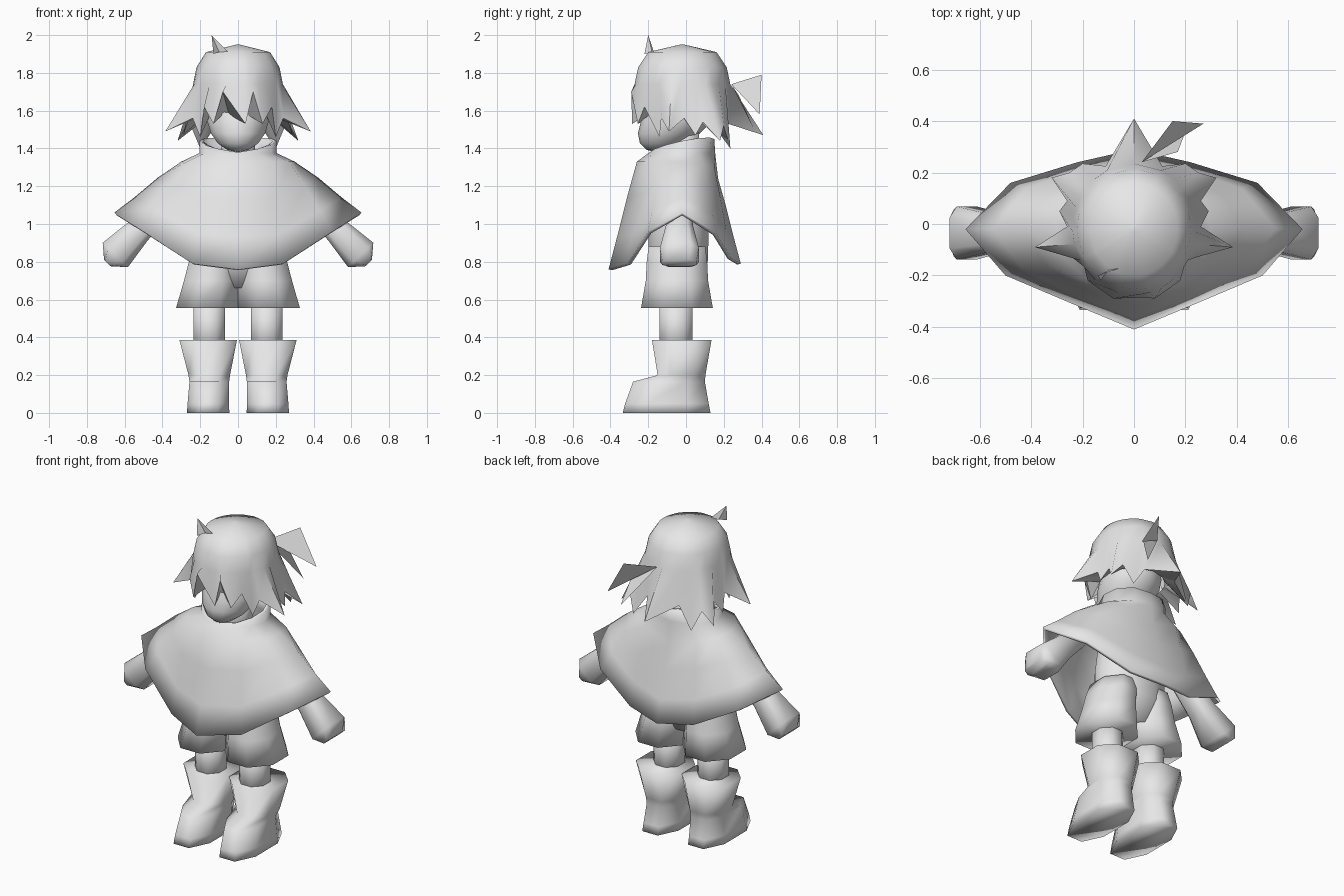
import bpy
import bmesh
from math import sin, cos, pi, atan2, radians, copysign
from mathutils import Vector, Matrix

if "Cube" in bpy.data.objects:
    bpy.data.objects.remove(bpy.data.objects["Cube"])

grey = bpy.data.materials.new("plain_grey")
grey.use_nodes = True
COLOUR = (0.8, 0.8, 0.8, 1)
grey.diffuse_color = COLOUR
grey.node_tree.nodes["Principled BSDF"].inputs["Base Color"].default_value = COLOUR


def finish(bm, name, angle=120, recalc=True):
    """Turn a bmesh into a smooth shaded object."""
    if recalc:
        bmesh.ops.recalc_face_normals(bm, faces=bm.faces)
    mesh = bpy.data.meshes.new(name)
    bm.to_mesh(mesh)
    bm.free()
    mesh.materials.append(grey)
    obj = bpy.data.objects.new(name, mesh)
    bpy.context.collection.objects.link(obj)
    bpy.ops.object.select_all(action="DESELECT")
    obj.select_set(True)
    bpy.context.view_layer.objects.active = obj
    bpy.ops.object.shade_smooth_by_angle(angle=radians(angle))
    return obj


def skin(rows, name, cap_start=False, cap_end=False, angle=120):
    """Bridge closed rows of points that share one count."""
    bm = bmesh.new()
    rings = [[bm.verts.new(p) for p in row] for row in rows]
    for low, high in zip(rings, rings[1:]):
        n = len(low)
        for i in range(n):
            j = (i + 1) % n
            bm.faces.new((low[i], low[j], high[j], high[i]))
    if cap_start:
        bm.faces.new(rings[0][::-1])
    if cap_end:
        bm.faces.new(rings[-1])
    return finish(bm, name, angle)


def oval(cx, cy, z, rx, ry, sides=8, power=1):
    """A ring of points, squarer for a lower power."""
    def bend(v):
        return copysign(abs(v) ** power, v)
    turns = [2 * pi * (i + 0.5) / sides for i in range(sides)]
    grow = 1 / bend(cos(pi / sides))
    return [Vector((cx + rx * grow * bend(cos(t)), cy + ry * grow * bend(sin(t)), z))
            for t in turns]


def both_sides(half):
    """Complete a front-to-back half loop with its mirror image."""
    return half + [Vector((-p.x, p.y, p.z)) for p in half[-2:0:-1]]


def blades(name, triangles):
    bm = bmesh.new()
    for tri in triangles:
        bm.faces.new([bm.verts.new(p) for p in tri])
    finish(bm, name, recalc=False)


# Poncho: shoulder line and pointed hem, front to back
shoulder = [Vector(p) for p in (
    (0, -.26, 1.33), (.18, -.22, 1.33), (.27, -.13, 1.33), (.3, -.01, 1.33),
    (.27, .09, 1.32), (.18, .15, 1.3), (0, .17, 1.24))]
hem = [Vector(p) for p in (
    (0, -.41, .76), (.24, -.31, .79), (.5, -.2, .96), (.655, -.02, 1.06),
    (.48, .16, .95), (.22, .24, .82), (0, .29, .79))]
collar, base = [], []
for i in range(7):
    a = pi * i / 6
    x, y = .205 * sin(a), -.02 - .17 * cos(a)
    collar.append(Vector((x, y, 1.415 - .035 * cos(a) + .025 * sin(a))))
    base.append(Vector((x, y * 1.03, 1.375)))
base[0].y = -.2
upper = [s.lerp(h, .35) + Vector((0, 0, .01)) for s, h in zip(shoulder, hem)]
lower = [s.lerp(h, .7) for s, h in zip(shoulder, hem)]
poncho = skin([both_sides(r) for r in (hem, lower, upper, shoulder, base, collar)], "poncho")
lining = poncho.modifiers.new("lining", "SOLIDIFY")
lining.thickness = .02
lining.offset = -1

# Torso, neck and head
skin([oval(0, -.04, z, rx, ry, 12) for z, rx, ry in
      ((.66, .12, .1), (.8, .22, .155), (.95, .22, .16), (1.2, .19, .14), (1.32, .1, .1))],
     "torso", True, True)
skin([oval(0, -.02, z, .09, .09) for z in (1.25, 1.5)], "neck", True, True)

bm = bmesh.new()
bmesh.ops.create_uvsphere(bm, u_segments=14, v_segments=9, radius=1)
for v in bm.verts:
    # The lower half leans forward into a chin
    lean = max(0, -v.co.z) * .12
    v.co = Vector((v.co.x * .17, v.co.y * .19 - .03 - lean, 1.58 + v.co.z * .2))
finish(bm, "head")

# Hair: dome ending in alternating notches and solid spikes, front to back
locks = [Vector(p) for p in (
    (0, -.285, 1.53), (.08, -.29, 1.7), (.13, -.255, 1.53), (.18, -.22, 1.62),
    (.2, -.14, 1.46), (.24, -.13, 1.56), (.385, -.09, 1.49), (.26, -.01, 1.56),
    (.29, .05, 1.47), (.26, .09, 1.54), (.32, .18, 1.44), (.25, .2, 1.52),
    (.2, .235, 1.4), (.11, .225, 1.53), (0, .41, 1.47))]
tips = both_sides(locks)
tips[0].x = .04
rows = []
for radius, z in ((.18, 1.58), (.238, 1.74), (.22, 1.83), (.17, 1.91), (.01, 1.95)):
    ring = []
    for p in tips:
        a = atan2(p.x, -p.y)
        ring.append(Vector((radius * sin(a), -.02 - radius * 1.07 * cos(a), z)))
    rows.append(ring)
# The first ring closes the underside of the spikes
rows.insert(1, tips)
skin(rows, "hair", cap_end=True, angle=75)

# Loose tuft on top and ribbon-like locks at the back
blades("hair_tuft", (
    ((-.14, -.2, 2), (-.13, -.22, 1.9), (-.1, -.18, 1.91)),
    ((-.14, -.2, 2), (-.1, -.18, 1.91), (-.05, -.17, 1.91))))
knot = (.03, .24, 1.74)
blades("back_locks", (
    (knot, (.27, .39, 1.58), (.15, .4, 1.79)),
    (knot, (.2, .36, 1.5), (.17, .28, 1.68))))

for side, label in ((1, "left"), (-1, "right")):
    # Flared shorts leg, meeting its twin in the middle
    skin([oval(side * cx, -.048, z, cx, ry) for z, cx, ry in
          ((.555, .164, .19), (.7, .143, .165), (.8, .13, .16), (.88, .115, .15))],
         label + "_shorts", True, True)

    # Bare shin
    skin([oval(side * .152, -.052, z, .083, .087) for z in (.3, .6)], label + "_shin", True, True)

    # Boot: sole, toe, ankle, cuff
    skin([oval(side * cx, (front + back) / 2, z, rx, (back - front) / 2, power=.85)
          for z, cx, rx, front, back in (
              (0, .158, .112, -.335, .13), (.05, .157, .11, -.322, .12),
              (.165, .152, .105, -.28, .1), (.2, .152, .11, -.15, .103),
              (.385, .158, .152, -.18, .135))],
         label + "_boot", True, True)

    # Arm ending in a blocky mitten hand
    place = Matrix.Translation((side * .25, -.035, 1.25)) @ Matrix.Rotation(side * radians(136), 4, "Y")
    skin([[place @ p for p in oval(0, 0, t, rx, ry, power=.6)] for t, rx, ry in
          ((0, .06, .06), (.4, .07, .072), (.575, .093, .103), (.635, .025, .09))],
         label + "_arm", True, True)
